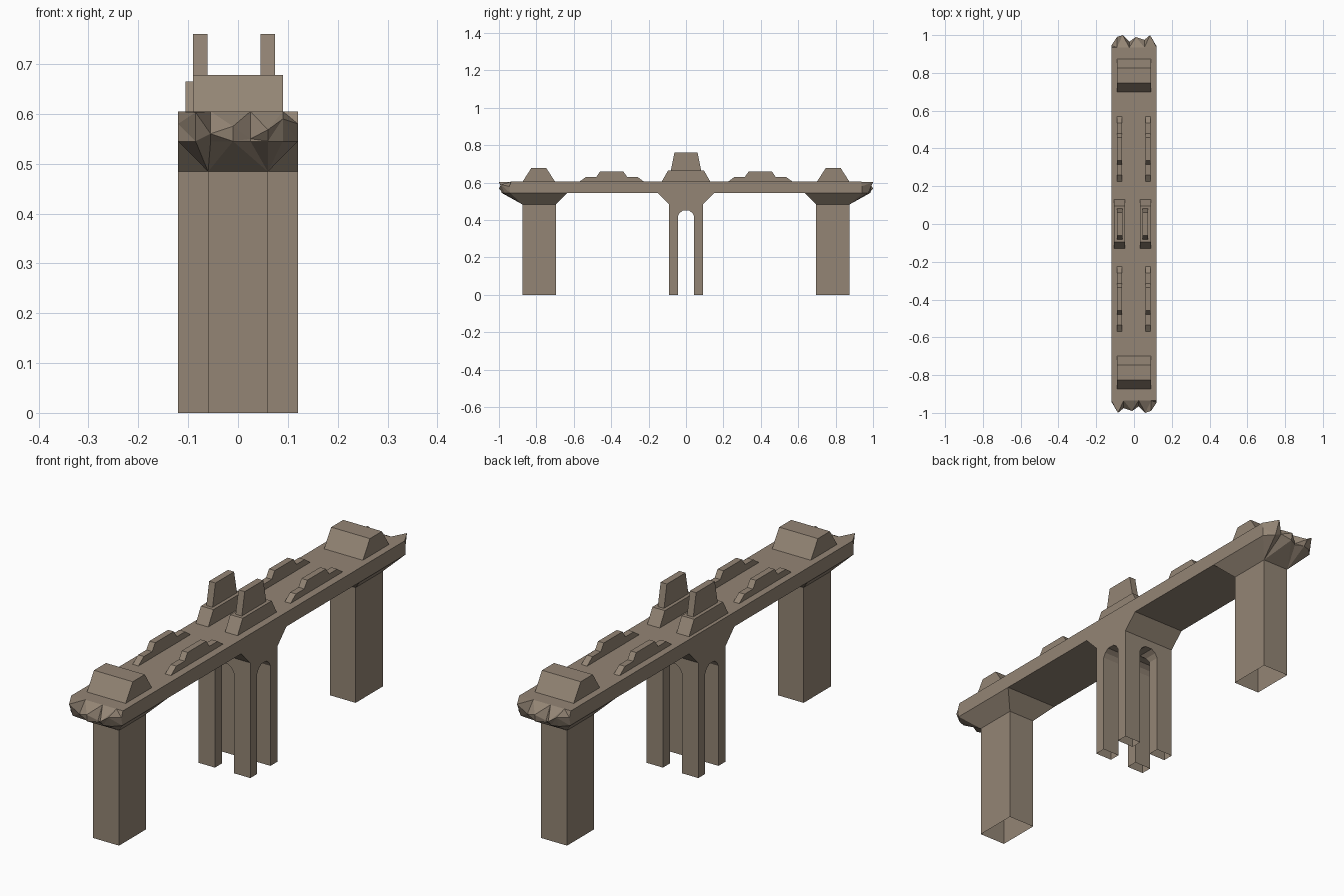
import bpy, bmesh

if "Cube" in bpy.data.objects:
    bpy.data.objects.remove(bpy.data.objects["Cube"])

stone = bpy.data.materials.new("weathered stone brown")
stone.diffuse_color = (0.295, 0.235, 0.178, 1)
stone.use_nodes = True
stone.node_tree.nodes["Principled BSDF"].inputs["Base Color"].default_value = stone.diffuse_color


def finish(name, bm):
    bmesh.ops.remove_doubles(bm, verts=bm.verts[:], dist=1e-5)
    bmesh.ops.recalc_face_normals(bm, faces=bm.faces[:])
    me = bpy.data.meshes.new(name)
    bm.to_mesh(me)
    bm.free()
    me.materials.append(stone)
    ob = bpy.data.objects.new(name, me)
    bpy.context.collection.objects.link(ob)
    return ob


def face(bm, pts):
    return bm.faces.new([bm.verts.new(p) for p in pts])


def prism(name, profile, a, b, axis='X'):
    """Extrude a (horizontal, z) profile along X or Y from a to b."""
    bm = bmesh.new()
    place = (lambda h, z, t: (t, h, z)) if axis == 'X' else (lambda h, z, t: (h, t, z))
    lo = [bm.verts.new(place(h, z, a)) for h, z in profile]
    hi = [bm.verts.new(place(h, z, b)) for h, z in profile]
    n = len(profile)
    bm.faces.new(lo)
    bm.faces.new(hi)
    for i in range(n):
        j = (i + 1) % n
        bm.faces.new((lo[i], lo[j], hi[j], hi[i]))
    return finish(name, bm)


def open_bottom(ob):
    bm = bmesh.new()
    bm.from_mesh(ob.data)
    low = [f for f in bm.faces if all(v.co.z < 1e-4 for v in f.verts)]
    bmesh.ops.delete(bm, geom=low, context='FACES')
    bm.to_mesh(ob.data)
    bm.free()


def sym(half, c=0):
    """Mirror a half profile about h = c."""
    return [(c + h, z) for h, z in half] + [(c - h, z) for h, z in reversed(half)]


TOP, UNDER, HAUNCH = 0.605, 0.545, 0.484
W, PW = 0.12, 0.06

# Broken end of the deck: top edge, jagged middle row, bottom row
xs = [-.12, -.085, -.055, -.01, .025, .06, .09, .12]
mid = [(.94, .58), (1.0, .603), (.975, .56), (.99, .575),
       (.965, .55), (1.0, .568), (.99, .59), (.945, .58)]
low = [.94, .975, .955, .985, .965, .98, .97, .94]

bm = bmesh.new()
rows = {}
for s in (1, -1):
    r0 = [(s * -x, s * .935, TOP) for x in xs]
    r1 = [(s * -x, s * y, z) for x, (y, z) in zip(xs, mid)]
    r2 = [(s * -x, s * y, UNDER) for x, y in zip(xs, low)]
    rows[s] = (r0, r1, r2)
    for a, b in ((r0, r1), (r1, r2)):
        for i in range(7):
            if i % 2:
                tris = ((a[i], a[i+1], b[i]), (a[i+1], b[i+1], b[i]))
            else:
                tris = ((a[i], a[i+1], b[i+1]), (a[i], b[i+1], b[i]))
            for t in tris:
                face(bm, t)
    # Tapered haunch down to the end pier
    pin = [(s * q * PW, s * .695, HAUNCH) for q in (1, -1)]
    pout = [(s * q * PW, s * .875, HAUNCH) for q in (1, -1)]
    din = [(s * q * W, s * .635, UNDER) for q in (1, -1)]
    face(bm, (din[0], din[1], pin[1], pin[0]))
    for k, end in ((0, r2[0]), (1, r2[7])):
        face(bm, (din[k], end, pout[k]))
        face(bm, (din[k], pout[k], pin[k]))
    for i in range(7):
        face(bm, (r2[i], r2[i+1], pout[0 if i < 3 else 1]))
    face(bm, (r2[3], pout[1], pout[0]))
    # End pier walls, open at the foot
    ring = [pin[0], pin[1], pout[1], pout[0]]
    for i in range(4):
        a, b = ring[i], ring[(i + 1) % 4]
        face(bm, (a, b, (b[0], b[1], 0), (a[0], a[1], 0)))
# Deck top, underside and sides
face(bm, rows[1][0] + rows[-1][0])
face(bm, [(-W, -.635, UNDER), (W, -.635, UNDER), (W, .635, UNDER), (-W, .635, UNDER)])
for i, j in ((0, 7), (7, 0)):
    near = [rows[1][k][i] for k in range(3)]
    far = [rows[-1][k][j] for k in range(3)]
    face(bm, near + [(near[0][0], .635, UNDER), (near[0][0], -.635, UNDER)] + far[::-1])
finish("deck_and_end_piers", bm)

# Central pier with crossing arches
pier = prism("central_pier", sym([(.09, 0), (.09, HAUNCH), (.15, UNDER)]), -W, W)
arch = sym([(.044, -.1), (.044, .42), (.034, .438), (.016, .451)])
for axis in ('X', 'Y'):
    cutter = prism("arch_cutter", arch, -.3, .3, axis)
    cutter.hide_render = True
    m = pier.modifiers.new("arch", 'BOOLEAN')
    m.operation = 'DIFFERENCE'
    m.solver = 'EXACT'
    m.object = cutter
    bpy.context.view_layer.objects.active = pier
    bpy.ops.object.modifier_apply(modifier=m.name)
    bpy.data.objects.remove(cutter)
open_bottom(pier)

# Large blocks at each end
for y in (-.787, .787):
    prism("end_block", sym([(.087, TOP), (.04, .678)], y), -.09, .09)

# Stepped parapets along both sides
for x in (-.077, .074):
    for y in (-.397, .397):
        prism("stepped_parapet", sym([(.173, TOP), (.137, .631), (.082, .631), (.062, .66)], y),
              x - .0135, x + .0135)

# Centre pedestals with upright pylons
for x in (-.076, .06):
    prism("pedestal", sym([(.13, TOP), (.096, .665)]), x - .029, x + .029)
    prism("pylon", sym([(.082, .66), (.062, .76)]), x - .0145, x + .0145)
